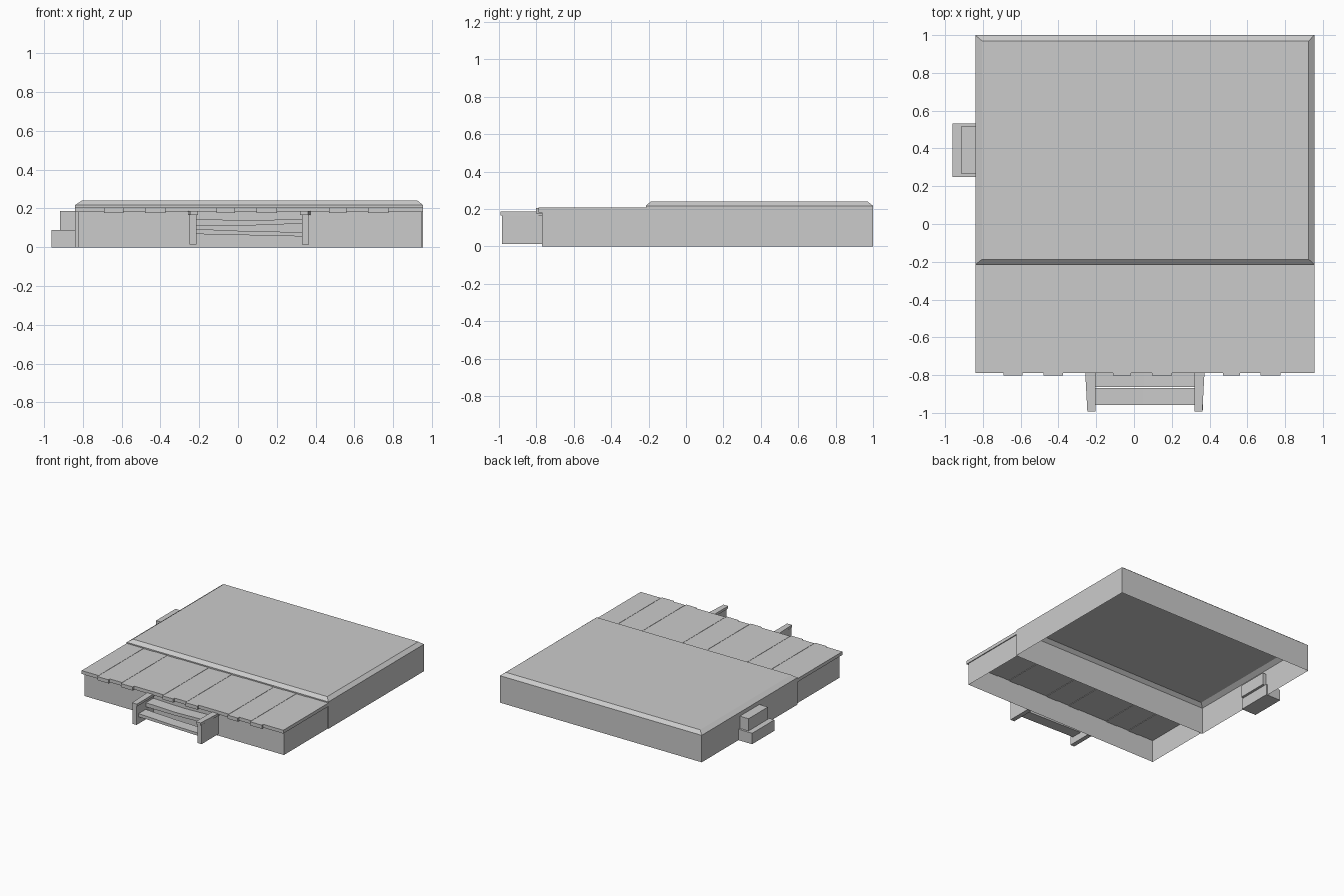
import bpy, bmesh

if "Cube" in bpy.data.objects:
    bpy.data.objects.remove(bpy.data.objects["Cube"])

mat = bpy.data.materials.new("plain grey")
mat.diffuse_color = (0.6, 0.6, 0.6, 1)
mat.use_nodes = True
mat.node_tree.nodes["Principled BSDF"].inputs["Base Color"].default_value = mat.diffuse_color


def finish(name, bm):
    me = bpy.data.meshes.new(name)
    bmesh.ops.recalc_face_normals(bm, faces=bm.faces)
    bm.to_mesh(me)
    bm.free()
    me.materials.append(mat)
    ob = bpy.data.objects.new(name, me)
    bpy.context.collection.objects.link(ob)
    return ob


def box(name, x0, x1, y0, y1, z0, z1):
    bm = bmesh.new()
    bmesh.ops.create_cube(bm, size=1)
    for v in bm.verts:
        v.co.x = x1 if v.co.x > 0 else x0
        v.co.y = y1 if v.co.y > 0 else y0
        v.co.z = z1 if v.co.z > 0 else z0
    return finish(name, bm)


def shell(name, rings, cap=True, open_back=False):
    """Stack of rectangles (x0, x1, y0, y1, z), open at the bottom."""
    bm = bmesh.new()
    loops = [[bm.verts.new((x, y, z)) for x, y in
              ((x1, y1), (x0, y1), (x0, y0), (x1, y0))][::1]
             for x0, x1, y0, y1, z in rings]
    for a, b in zip(loops, loops[1:]):
        for i in range(1 if open_back else 0, 4):
            j = (i + 1) % 4
            bm.faces.new((a[i], a[j], b[j], b[i]))
    if cap:
        bm.faces.new(loops[-1])
    return finish(name, bm)


def extrude_profile(name, pts, axis, a, b):
    """Closed polygon extruded along x (points y,z) or y (points x,z)."""
    def at(p, d):
        return (d, p[0], p[1]) if axis == "x" else (p[0], d, p[1])
    bm = bmesh.new()
    lo = [bm.verts.new(at(p, a)) for p in pts]
    hi = [bm.verts.new(at(p, b)) for p in pts]
    bm.faces.new(lo)
    bm.faces.new(hi[::-1])
    for i in range(len(pts)):
        j = (i + 1) % len(pts)
        bm.faces.new((lo[i], lo[j], hi[j], hi[i]))
    return finish(name, bm)


# main house slab: hollow, chamfered along the top
shell("house_slab", [(-0.84, 0.955, -0.215, 1.0, 0.0),
                     (-0.84, 0.955, -0.215, 1.0, 0.217),
                     (-0.805, 0.925, -0.187, 0.97, 0.241)])

# porch skirt walls, open below and at the back
shell("porch_skirt", [(-0.826, 0.948, -0.77, -0.215, 0.0),
                      (-0.826, 0.948, -0.77, -0.215, 0.182)],
      cap=False, open_back=True)

# porch boards, every other one reaching slightly further forward
edges = [-0.84, -0.69, -0.59, -0.48, -0.375, -0.11, -0.015,
         0.095, 0.2, 0.47, 0.56, 0.67, 0.775, 0.955]
for i, (a, b) in enumerate(zip(edges, edges[1:])):
    odd = i % 2
    box("porch_board", a, b, -0.803 if odd else -0.788, -0.215,
        0.177 if odd else 0.181, 0.206 if odd else 0.208)

# front steps: side boards with wider caps
for c in (-0.232, 0.347):
    box("step_side", c - 0.018, c + 0.018, -0.985, -0.77, 0.013, 0.168)
    cap = box("step_cap", c - 0.027, c + 0.027, -0.993, -0.77, 0.166, 0.186)
    for v in cap.data.vertices:  # caps narrow on the outside at the front end
        if v.co.y < -0.9 and (v.co.x < c) == (c < 0):
            v.co.x += 0.012 if c < 0 else -0.012

# slightly warped treads
extrude_profile("lower_tread", [(-0.215, 0.068), (0.33, 0.056), (0.33, 0.078),
                                (0.05, 0.083), (-0.215, 0.094)],
                "y", -0.957, -0.868)
extrude_profile("upper_tread", [(-0.215, 0.113), (0.05, 0.112), (0.33, 0.122),
                                (0.33, 0.146), (0.05, 0.138), (-0.215, 0.146)],
                "y", -0.864, -0.77)

# side entrance steps
box("side_step_lower", -0.962, -0.83, 0.25, 0.533, 0.0, 0.088)
box("side_step_upper", -0.917, -0.81, 0.268, 0.515, 0.088, 0.186)
